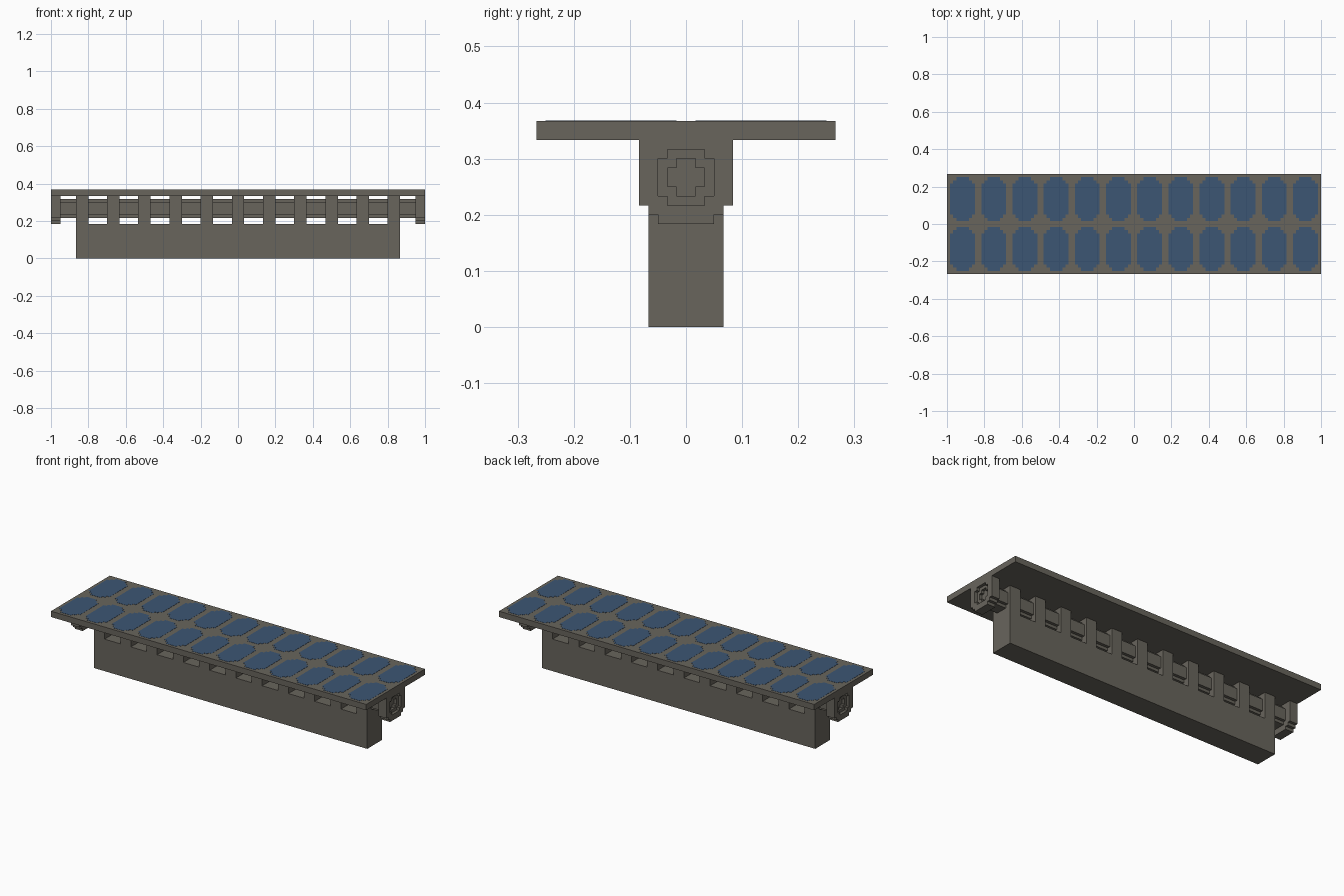
import bpy, bmesh
from mathutils import Vector

U = 1 / 60  # everything sits on a grid of this step

cube = bpy.data.objects.get("Cube")
if cube:
    bpy.data.objects.remove(cube, do_unlink=True)


def material(name, rgb):
    m = bpy.data.materials.new(name)
    m.use_nodes = True
    col = (*rgb, 1)
    m.diffuse_color = col
    bsdf = next(n for n in m.node_tree.nodes if n.type == 'BSDF_PRINCIPLED')
    bsdf.inputs["Base Color"].default_value = col
    return m


GREY = material("warm_grey", (0.140, 0.130, 0.108))
BLUE = material("cell_blue", (0.045, 0.093, 0.175))


def prism(name, profile, axis, a, b, mat):
    """Extrude a 2D outline (grid units) along an axis from a to b."""
    place = {'x': lambda p, q, t: (t, p, q),
             'y': lambda p, q, t: (p, t, q),
             'z': lambda p, q, t: (p, q, t)}[axis]
    bm = bmesh.new()
    face = bm.faces.new([bm.verts.new(Vector(place(p, q, a)) * U) for p, q in profile])
    new = bmesh.ops.extrude_face_region(bm, geom=[face])["geom"]
    verts = [v for v in new if isinstance(v, bmesh.types.BMVert)]
    bmesh.ops.translate(bm, verts=verts, vec=Vector(place(0, 0, b - a)) * U)
    bmesh.ops.recalc_face_normals(bm, faces=bm.faces)
    me = bpy.data.meshes.new(name)
    bm.to_mesh(me)
    bm.free()
    me.materials.append(mat)
    ob = bpy.data.objects.new(name, me)
    bpy.context.collection.objects.link(ob)
    return ob


def stepped(cx, cy, corner):
    """Closed outline from one quadrant's points, mirrored about (cx, cy)."""
    back = corner[::-1]
    pts = (corner + [(-x, y) for x, y in back]
           + [(-x, -y) for x, y in corner] + [(x, -y) for x, y in back])
    return [(cx + x, cy + y) for x, y in pts]


def cut(target, cutter):
    """Subtract the cutter for good and remove it."""
    mod = target.modifiers.new("cut", 'BOOLEAN')
    mod.operation = 'DIFFERENCE'
    mod.solver = 'EXACT'
    mod.object = cutter
    bpy.context.view_layer.objects.active = target
    bpy.ops.object.modifier_apply(modifier=mod.name)
    bpy.data.objects.remove(cutter, do_unlink=True)


# Base beam with its row of eleven posts, as one crenellated side profile
outline = [(52, 0), (-52, 0)]
for c in range(-50, 51, 10):
    outline += [(c - 2, 11 if c > -50 else 20), (c - 2, 20), (c + 2, 20), (c + 2, 11 if c < 50 else 20)]
outline = [p for i, p in enumerate(outline) if p != outline[i - 1]]
prism("base_with_posts", outline, 'y', -4, 4, GREY)

# Stepped round tube running the length
tube = stepped(0, 16, [(3, 2), (2, 2), (2, 3)])
bore = stepped(0, 16, [(2, 1), (1, 1), (1, 2)])
prism("axle_tube", tube, 'x', -57, 57, GREY)

# End brackets with a stepped recess on the outer face
bracket = [(-3, 11), (3, 11), (3, 12), (4, 12), (4, 13), (5, 13), (5, 20),
           (-5, 20), (-5, 13), (-4, 13), (-4, 12), (-3, 12)]
for side, s in (("left", 1), ("right", -1)):
    end = prism(side + "_end_bracket", bracket, 'x', s * 57, s * 60, GREY)
    cut(end, prism("recess_cutter", tube, 'x', s * 59, s * 61, GREY))
    cut(end, prism("bore_cutter", bore, 'x', s * 58, s * 61, GREY))

# Top panel
prism("top_panel", [(-60, -16), (60, -16), (60, 16), (-60, 16)], 'z', 20, 22, GREY)

# Two rows of twelve cells with stepped corners
corner = [(4, 5), (3, 5), (3, 6), (2, 6), (2, 7)]
for row, cy in (("front", -8), ("back", 8)):
    for i in range(12):
        prism(f"{row}_cell_{i + 1}", stepped(-55 + 10 * i, cy, corner), 'z', 21.95, 22.06, BLUE)
